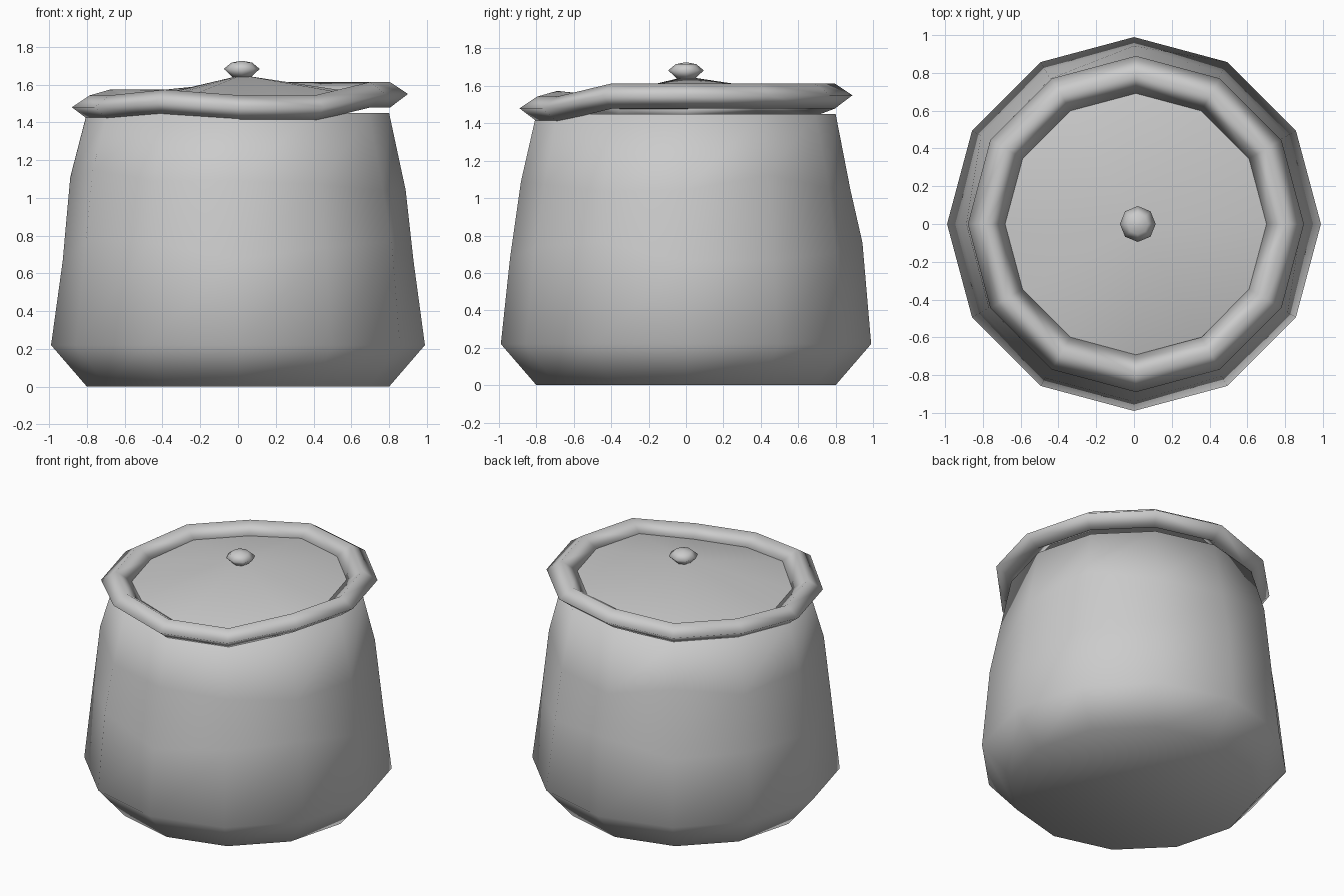
import bpy, bmesh, math, random

cube = bpy.data.objects.get("Cube")
if cube:
    bpy.data.objects.remove(cube)
random.seed(4)

SIDES = 12
grey = bpy.data.materials.new("clay grey")
grey.use_nodes = True
grey.diffuse_color = (0.6, 0.6, 0.6, 1)
grey.node_tree.nodes["Principled BSDF"].inputs["Base Color"].default_value = (0.6, 0.6, 0.6, 1)


def lathe(name, profile, sides, drop=None, wobble=(), closed=False, caps=False, centre=0.0):
    """Spin (radius, z) points; drop lowers each column, wobble roughens the listed rings."""
    bm = bmesh.new()
    rings = []
    for level, (r, z) in enumerate(profile):
        ring = []
        for i in range(sides):
            a = math.tau * i / sides
            dr = random.uniform(-0.01, 0.01) if level in wobble else 0
            dz = random.uniform(-0.07, 0.07) if level in wobble else 0
            fall = drop[i] if drop else 0
            ring.append(bm.verts.new((centre + (r + dr) * math.cos(a),
                                      (r + dr) * math.sin(a), z + dz - fall)))
        rings.append(ring)
    pairs = list(zip(rings, rings[1:]))
    if closed:
        pairs.append((rings[-1], rings[0]))
    for low, high in pairs:
        for i in range(sides):
            j = (i + 1) % sides
            bm.faces.new((low[i], low[j], high[j], high[i]))
    if caps:
        bm.faces.new(rings[0][::-1])
        bm.faces.new(rings[-1])
    bmesh.ops.recalc_face_normals(bm, faces=bm.faces[:])
    for face in bm.faces:
        face.smooth = True
    mesh = bpy.data.meshes.new(name)
    bm.to_mesh(mesh)
    bm.free()
    mesh.materials.append(grey)
    obj = bpy.data.objects.new(name, mesh)
    bpy.context.collection.objects.link(obj)
    return obj


# Pot body: bevelled foot, tapering and slightly uneven wall
lathe("pot_body", [(0.8, 0), (0.99, 0.22), (0.935, 0.72), (0.88, 1.1), (0.8, 1.45)],
      SIDES, wobble=(2, 3), caps=True)

# Thick rim that sags towards the front and right
sag = [0, 0, 0, 0, 0.04, 0.04, 0.07, 0.07, 0.04, 0.07, 0.07, 0]
lathe("lid_rim", [(0.69, 1.545), (0.795, 1.613), (0.89, 1.55), (0.795, 1.478)],
      SIDES, drop=sag, closed=True, centre=0.01)

# Shallow cone lid meeting the inside of the rim
bm = bmesh.new()
edge = [bm.verts.new((0.01 + 0.7 * math.cos(math.tau * i / SIDES),
                      0.7 * math.sin(math.tau * i / SIDES), 1.545 - s))
        for i, s in enumerate(sag)]
peak = bm.verts.new((0.02, 0, 1.65))
for i in range(SIDES):
    face = bm.faces.new((edge[i], edge[(i + 1) % SIDES], peak))
    face.smooth = True
lid_mesh = bpy.data.meshes.new("lid")
bm.to_mesh(lid_mesh)
bm.free()
lid_mesh.materials.append(grey)
bpy.context.collection.objects.link(bpy.data.objects.new("lid", lid_mesh))

# Knob
lathe("lid_knob", [(0.05, 1.64), (0.095, 1.683), (0.055, 1.716), (0.01, 1.725)],
      8, caps=True, centre=0.02)
